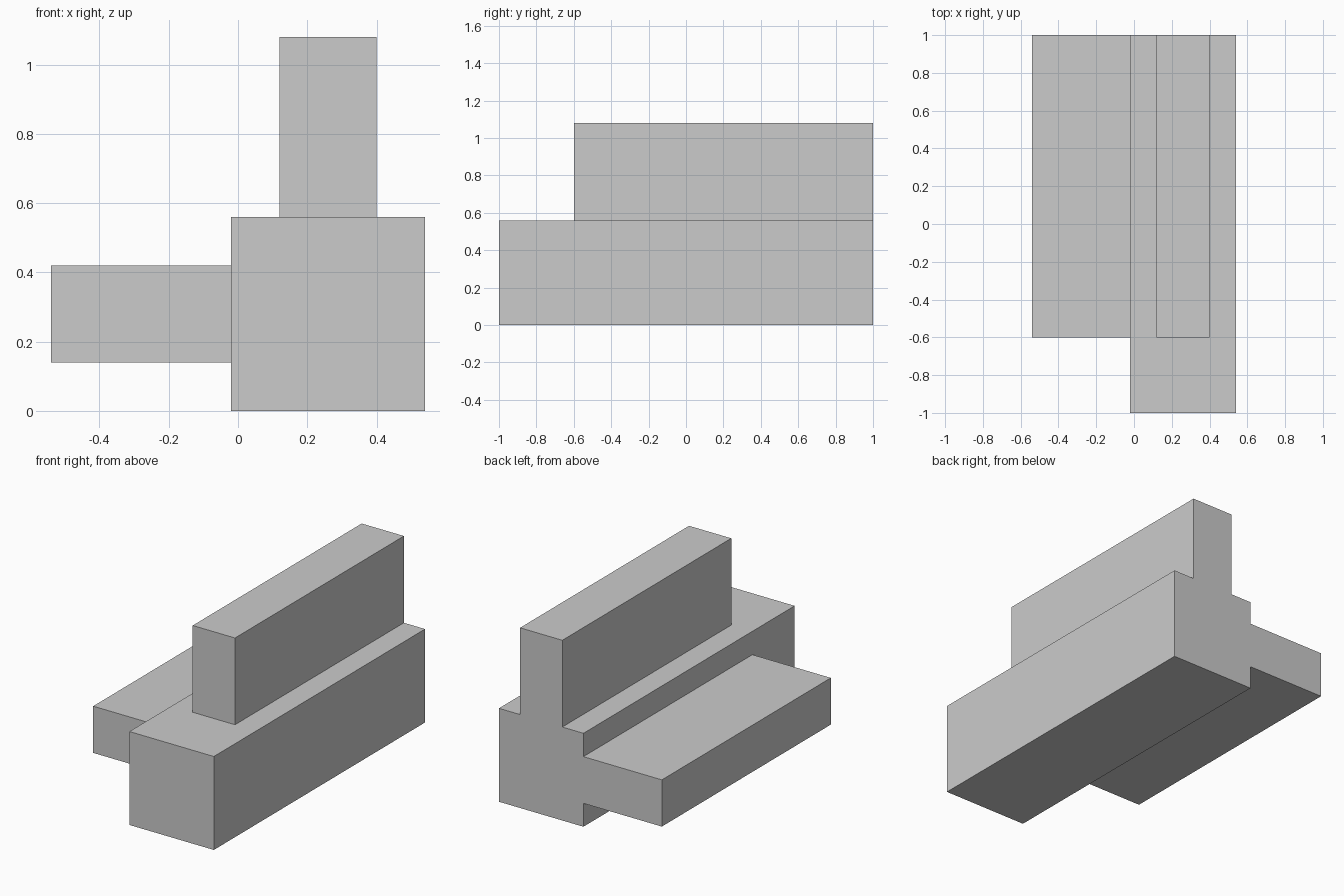
import bpy, bmesh

if "Cube" in bpy.data.objects:
    bpy.data.objects.remove(bpy.data.objects["Cube"])

BACK, STEP, FRONT = 1.0, -0.6, -1.0

# Full cross-section (x, z): square beam with an upright fin and a side arm
PROFILE = [(-0.02, 0), (0.54, 0), (0.54, 0.56),
           (0.40, 0.56), (0.40, 1.08), (0.12, 1.08), (0.12, 0.56),
           (-0.02, 0.56),
           (-0.02, 0.42), (-0.54, 0.42), (-0.54, 0.14), (-0.02, 0.14)]
BEAM = [0, 1, 2, 3, 6, 7, 8, 11]   # profile points on the square beam
FIN = [3, 4, 5, 6]
ARM = [8, 9, 10, 11]

bm = bmesh.new()


def ring(indices, y):
    return {i: bm.verts.new((PROFILE[i][0], y, PROFILE[i][1])) for i in indices}


def bridge(a, b, order):
    for i, j in zip(order, order[1:] + order[:1]):
        bm.faces.new((a[i], a[j], b[j], b[i]))


everything = list(range(len(PROFILE)))
back = ring(everything, BACK)
step = ring(everything, STEP)
front = ring(BEAM, FRONT)

# Long section with fin and arm
bridge(step, back, everything)
bm.faces.new([back[i] for i in everything])

# Front ends of the fin and arm
for part in (FIN, ARM):
    bm.faces.new([step[i] for i in part])

# Beam alone, continuing to the front
bridge(front, step, BEAM)
bm.faces.new([front[i] for i in BEAM])

bmesh.ops.recalc_face_normals(bm, faces=bm.faces)
mesh = bpy.data.meshes.new("ridged_beam")
bm.to_mesh(mesh)
bm.free()
bpy.context.collection.objects.link(bpy.data.objects.new("ridged_beam", mesh))
